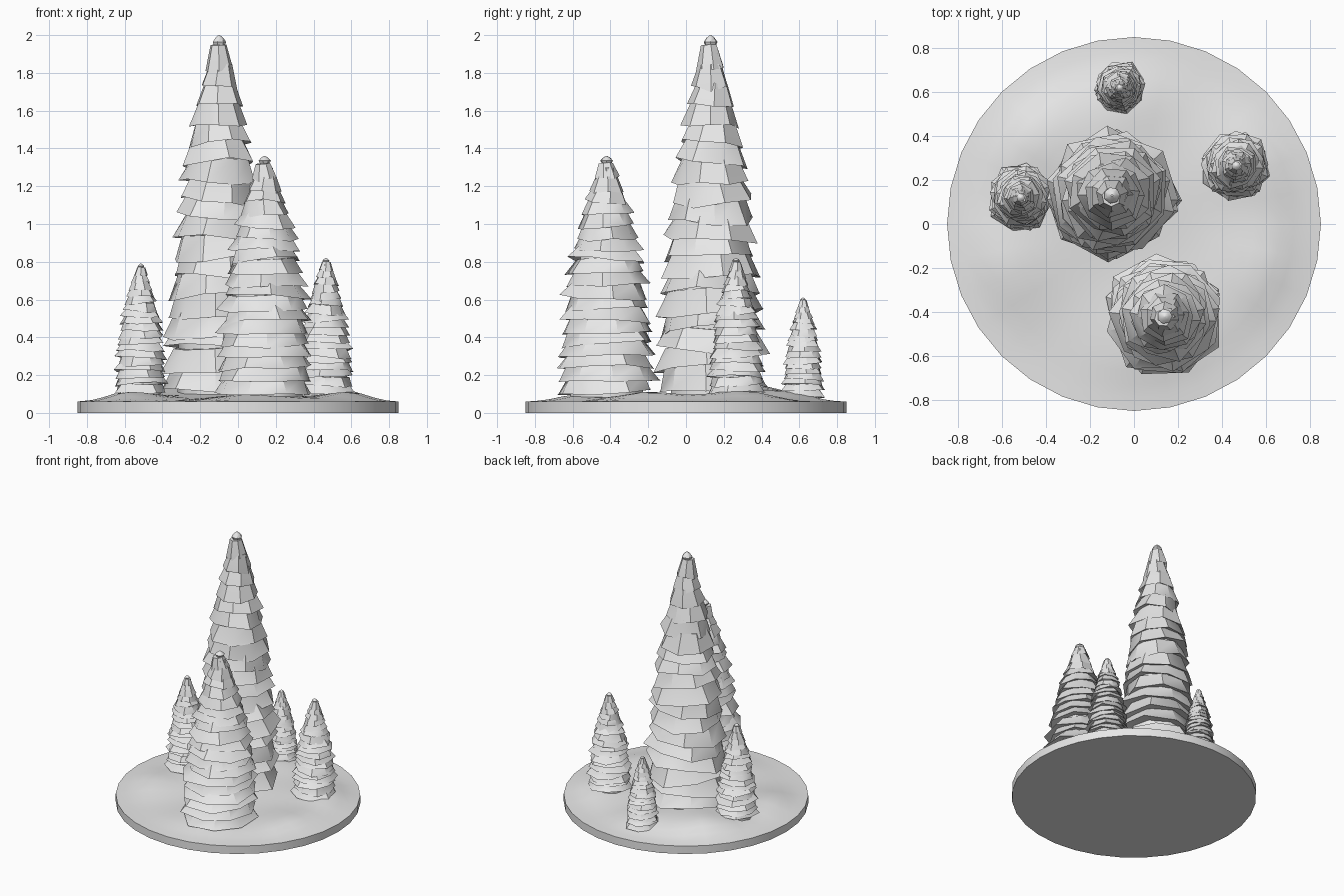
import bpy
import bmesh
import math
import random
from mathutils import Matrix, Vector

cube = bpy.data.objects.get("Cube")
if cube:
    bpy.data.objects.remove(cube, do_unlink=True)

GREY = (0.8, 0.8, 0.8, 1)
mat = bpy.data.materials.new("plain_grey")
mat.use_nodes = True
mat.diffuse_color = GREY
mat.node_tree.nodes["Principled BSDF"].inputs["Base Color"].default_value = GREY


def ring(radius, z, sides, spin=0.0, wobble=None):
    """Polygon of points, optionally with uneven corners."""
    pts = []
    for i in range(sides):
        a = spin + math.tau * i / sides
        r = radius * (wobble[i] if wobble else 1)
        pts.append(Vector((r * math.cos(a), r * math.sin(a), z)))
    return pts


def skin(bm, rings):
    """Closed solid through a stack of rings, listed bottom to top."""
    loops = [[bm.verts.new(p) for p in r] for r in rings]
    n = len(loops[0])
    for lo, hi in zip(loops, loops[1:]):
        for i in range(n):
            j = (i + 1) % n
            bm.faces.new((lo[i], lo[j], hi[j], hi[i]))
    bm.faces.new(loops[0][::-1])
    bm.faces.new(loops[-1])


def finish(bm, name, angle):
    mesh = bpy.data.meshes.new(name)
    bm.to_mesh(mesh)
    bm.free()
    mesh.materials.append(mat)
    obj = bpy.data.objects.new(name, mesh)
    bpy.context.collection.objects.link(obj)
    bpy.ops.object.select_all(action="DESELECT")
    obj.select_set(True)
    bpy.context.view_layer.objects.active = obj
    bpy.ops.object.shade_smooth_by_angle(angle=math.radians(angle))
    return obj


# Snowy ground: disc with soft mounds (x, y, height, spread)
MOUNDS = [(-0.6, -0.2, 0.05, 0.16), (0.6, -0.2, 0.05, 0.16),
          (0.58, 0.3, 0.06, 0.17), (-0.45, 0.4, 0.07, 0.17),
          (0.1, -0.5, 0.04, 0.2), (-0.1, 0.13, 0.05, 0.25),
          (-0.05, 0.55, 0.04, 0.14)]


def ground_z(p):
    h = sum(m * math.exp(-((p.x - x) ** 2 + (p.y - y) ** 2) / (2 * s * s))
            for x, y, m, s in MOUNDS)
    return 0.06 + h * min(1, (0.85 - p.xy.length) / 0.2)


bm = bmesh.new()
R, SEG, STEPS = 0.85, 32, 14
rings = [ring(R, 0, SEG)]
for k in range(STEPS):
    loop = ring(R * (1 - k / STEPS), 0, SEG)
    for p in loop:
        p.z = max(0.06, ground_z(p))
    rings.append(loop)
skin(bm, rings)
finish(bm, "snowy_ground", 40)

# Relative tree outline: (height fraction, radius fraction)
OUTLINE = [(0, 1), (0.2, 0.95), (0.4, 0.85), (0.57, 0.72),
           (0.7, 0.57), (0.8, 0.43), (0.9, 0.26), (1, 0.1)]


def outline(t):
    for (t0, r0), (t1, r1) in zip(OUTLINE, OUTLINE[1:]):
        if t <= t1:
            return r0 + (r1 - r0) * (t - t0) / (t1 - t0)
    return OUTLINE[-1][1]


def tree(name, x, y, base, top, radius, tiers, seed):
    rng = random.Random(seed)
    height = top - base
    bm = bmesh.new()
    # Solid core
    skin(bm, [ring(radius * 0.74 * outline(t), base + height * t if t else 0.05, 10)
              for t, _ in OUTLINE[:-1]])
    # Uneven, tilted skirts of branches
    step = 0.89 / (tiers - 1)
    for k in range(tiers):
        t = 0.015 + k * step
        r = radius * outline(t)
        dz = step * height
        sides = 8 if k < tiers - 3 else 7
        spin = rng.uniform(0, math.tau)
        rough = 0.1 if k < tiers - 3 else 0.03
        wob = [rng.uniform(1 - rough, 1 + rough) for _ in range(sides)]
        tuck = radius * outline(min(t + step, 0.95)) * 0.8
        parts = [ring(r * 0.7, 0.3 * dz, sides, spin),
                 ring(r, 0, sides, spin, wob),
                 ring(r * 0.97, 0.12 * dz, sides, spin, wob),
                 ring(tuck, 1.3 * dz, sides, spin)]
        # Sagging branch corners
        for i in range(sides):
            sag = rng.uniform(-0.16, 0.16) * dz
            parts[1][i].z += sag
            parts[2][i].z += sag
        lean = min(0.12, 0.55 * dz / (2 * r))
        turn = (Matrix.Rotation(rng.uniform(-lean, lean), 4, "X")
                @ Matrix.Rotation(rng.uniform(-lean, lean), 4, "Y"))
        place = Matrix.Translation((0, 0, base + height * t)) @ turn
        skin(bm, [[place @ p for p in loop] for loop in parts])
    # Neck and bud at the tip
    bud = [(0.2, 0.915), (0.16, 0.95), (0.075, 0.962),
           (0.125, 0.981), (0.075, 0.992), (0.015, 1)]
    skin(bm, [ring(radius * r, base + height * t, 7) for r, t in bud])
    bmesh.ops.recalc_face_normals(bm, faces=bm.faces)
    obj = finish(bm, name, 38)
    obj.location = (x, y, 0)


tree("tall_tree", -0.1, 0.13, 0.1, 2.0, 0.3, 18, 3)
tree("front_tree", 0.14, -0.42, 0.09, 1.36, 0.275, 19, 7)
tree("left_tree", 0.465, 0.265, 0.1, 0.82, 0.158, 18, 11)
tree("right_tree", -0.515, 0.12, 0.1, 0.79, 0.15, 18, 15)
tree("back_tree", -0.065, 0.62, 0.08, 0.61, 0.118, 17, 19)
